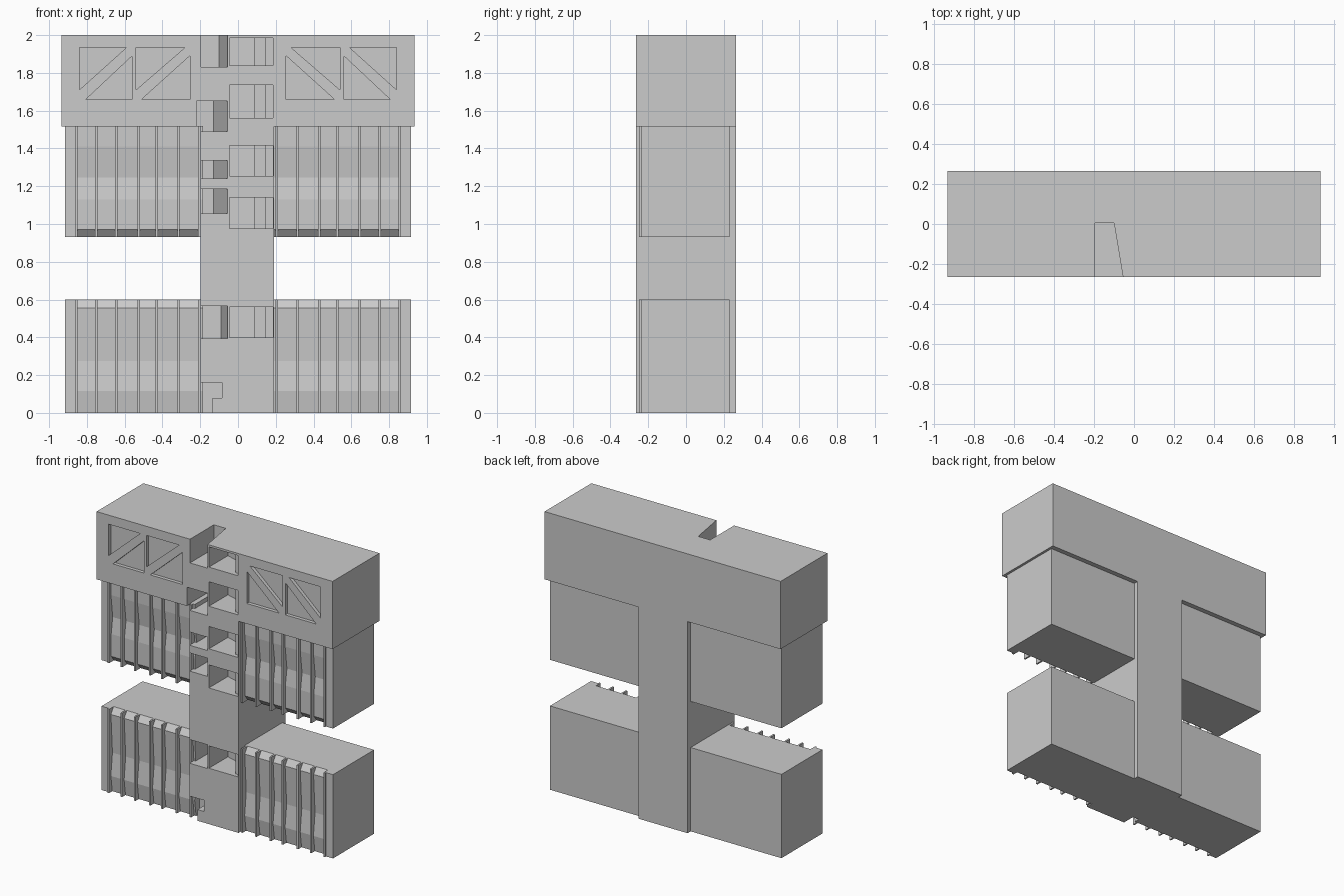
import bpy, bmesh

if "Cube" in bpy.data.objects:
    bpy.data.objects.remove(bpy.data.objects["Cube"])


def prism_into(bm, pts, axis, lo, hi):
    """Extrude a 2D outline along an axis; the outline uses the other two axes in order."""
    def place(p, t):
        c = list(p)
        c.insert("xyz".index(axis), t)
        return c
    a = [bm.verts.new(place(p, lo)) for p in pts]
    b = [bm.verts.new(place(p, hi)) for p in pts]
    n = len(pts)
    bm.faces.new(a)
    bm.faces.new(b[::-1])
    for i in range(n):
        j = (i + 1) % n
        bm.faces.new((a[i], b[i], b[j], a[j]))


def make(name, prisms):
    bm = bmesh.new()
    for p in prisms:
        prism_into(bm, *p)
    bmesh.ops.recalc_face_normals(bm, faces=bm.faces)
    me = bpy.data.meshes.new(name)
    bm.to_mesh(me)
    bm.free()
    ob = bpy.data.objects.new(name, me)
    bpy.context.collection.objects.link(ob)
    return ob


def rect(x0, x1, z0, z1):
    return [(x0, z0), (x1, z0), (x1, z1), (x0, z1)]


# T-shaped body: central core plus wide top block
outline = [(-.198, 0), (.19, 0), (.19, 1.515), (.935, 1.515),
           (.935, 2), (-.935, 2), (-.935, 1.515), (-.198, 1.515)]
body = make("core_and_top_block", [(outline, "y", -.265, .265)])

cuts = []
# triangular truss recesses, mirrored
triangles = [[(.84, 1.935), (.59, 1.935), (.84, 1.71)],
             [(.56, 1.89), (.56, 1.66), (.805, 1.66)],
             [(.54, 1.935), (.28, 1.935), (.54, 1.71)],
             [(.255, 1.89), (.255, 1.66), (.51, 1.66)]]
for tri in triangles:
    for s in (-1, 1):
        cuts.append(([(s * x, z) for x, z in tri], "y", -.3, -.24))

# deep left bays with a slanted inner wall
for z0, z1, xb in ((1.83, 2.05, -.1), (1.49, 1.65, -.13), (1.24, 1.335, -.13),
                   (1.055, 1.185, -.13), (.395, .565, -.09)):
    x0 = -.195 if z0 > 1.8 else -.22
    bay = [(x0, -.3), (-.055, -.3), (-.055, -.265), (xb, .005), (x0, .005)]
    cuts.append((bay, "z", z0, z1))

# right bays with a stepped, angled back
for z0, z1 in ((1.84, 1.985), (1.56, 1.735), (1.255, 1.415), (.975, 1.14), (.4, .56)):
    bay = [(-.045, -.3), (.185, -.3), (.185, -.235), (.145, -.235),
           (.145, -.11), (.085, -.11), (.085, -.09), (-.045, -.05)]
    cuts.append((bay, "z", z0, z1))

# stepped entrance notch at the foot
cuts.append(([(-.22, -.05), (-.135, -.05), (-.135, .08), (-.085, .08),
              (-.085, .16), (-.22, .16)], "y", -.3, -.17))

cutter = make("recess_cutter", cuts)
cutter.hide_render = True
mod = body.modifiers.new("recesses", "BOOLEAN")
mod.operation = "DIFFERENCE"
mod.solver = "EXACT"
mod.object = cutter
bpy.context.view_layer.update()
cut_mesh = bpy.data.meshes.new_from_object(
    body.evaluated_get(bpy.context.evaluated_depsgraph_get()))
body.modifiers.clear()
body.data = cut_mesh
bpy.data.objects.remove(cutter)

# wings: faceted facade profile (y, z), flush end wall and thin vertical fins
levels = {
    "lower": [(-.195, .6), (-.225, .555), (-.208, .275), (-.226, .115), (-.21, 0)],
    "middle": [(-.225, 1.52), (-.225, 1.41), (-.205, 1.245), (-.222, 1.13),
               (-.222, .97), (-.19, .93)],
}
fin_x = (.205, .315, .43, .525, .645, .75, .855)
for level, front in levels.items():
    top, bottom = front[0][1], front[-1][1]
    facade = front + [(.23, bottom), (.23, top)]
    for side, s in (("left", -1), ("right", 1)):
        make(f"{level}_{side}_wing", [(facade, "x", s * .185, s * .86)])
        make(f"{level}_{side}_end_wall",
             [([(-.235, bottom), (.23, bottom), (.23, top), (-.235, top)],
               "x", s * .86, s * .917)])
        make(f"{level}_{side}_fins",
             [([(-.248, bottom), (-.18, bottom), (-.18, top), (-.248, top)],
               "x", s * x - .006, s * x + .006) for x in fin_x])
